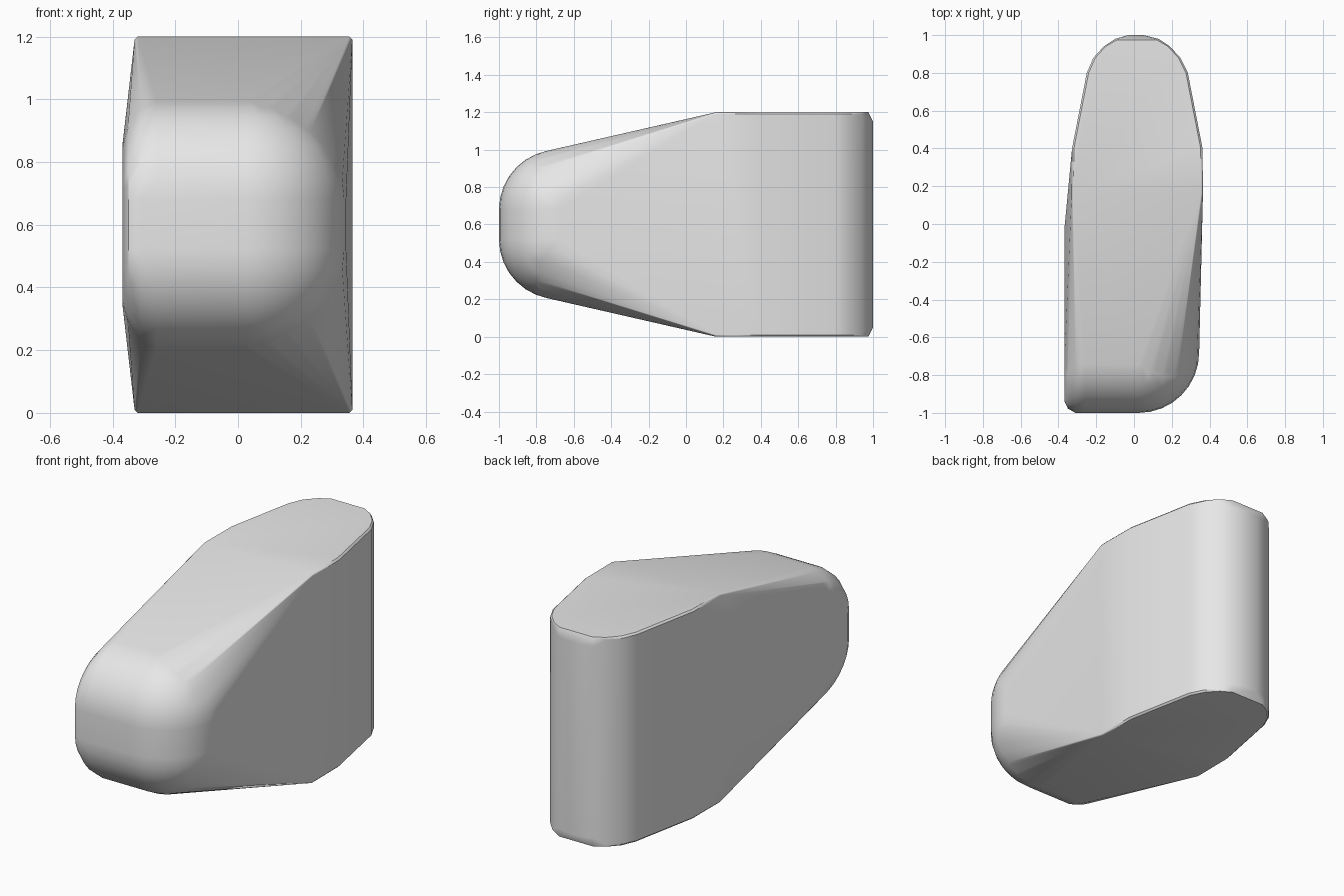
import bpy, bmesh
from math import sin, cos, pi

cube = bpy.data.objects.get("Cube")
if cube:
    bpy.data.objects.remove(cube, do_unlink=True)

HEIGHT, MID = 1.2, 0.6
STEPS = 8
points = []


def mirrored(x, y, z):
    """Add a point and its twin below the middle height."""
    points.append((x, y, z))
    points.append((x, y, HEIGHT - z))


# Rear block: rounded plan outline, tapering to the back
outline = [(-0.33, 0.16), (-0.328, 0.4), (-0.25, 0.8), (-0.215, 0.88),
           (-0.16, 0.94), (-0.1, 0.98), (-0.03, 1.0), (0.05, 1.0),
           (0.13, 0.98), (0.19, 0.94), (0.245, 0.88), (0.285, 0.8),
           (0.363, 0.4), (0.365, 0.16)]
for x, y in outline:
    rim = 0.05 if y > 0.97 else 0.01
    mirrored(x, y, HEIGHT - rim)
    inset = 0.01 if x < 0 else -0.01
    mirrored(x + inset, min(y, 0.975), HEIGHT)

# Nose: large ball corner on the left side of the model
RADIUS, NOSE_Y, NOSE_Z = 0.32, -0.68, 0.68
for i in range(STEPS + 1):
    lift = i / STEPS * pi / 2
    for j in range(STEPS + 1):
        turn = j / STEPS * pi / 2
        mirrored(0.025 + RADIUS * cos(lift) * sin(turn),
                 NOSE_Y - RADIUS * cos(lift) * cos(turn),
                 NOSE_Z + RADIUS * sin(lift))

# Nose: tight rounded edge on the right side of the model
for x, ry, rz in [(-0.368, 0.26, 0.18), (-0.35, 0.297, 0.25),
                  (-0.31, 0.32, 0.3), (-0.26, 0.32, 0.32)]:
    for i in range(STEPS + 1):
        lift = i / STEPS * pi / 2
        mirrored(x, NOSE_Y - ry * cos(lift), NOSE_Z + rz * sin(lift))

# Flat right flank, ending ahead of the rear block
mirrored(-0.368, -0.02, 0.86)

# Wrap everything in one convex skin
bm = bmesh.new()
for p in points:
    bm.verts.new(p)
bmesh.ops.remove_doubles(bm, verts=bm.verts, dist=0.0005)
bmesh.ops.convex_hull(bm, input=list(bm.verts), use_existing_faces=False)
loose = [v for v in bm.verts if not v.link_faces]
bmesh.ops.delete(bm, geom=loose, context='VERTS')
bmesh.ops.dissolve_limit(bm, angle_limit=0.008, verts=bm.verts, edges=bm.edges)
bmesh.ops.recalc_face_normals(bm, faces=bm.faces)
mesh = bpy.data.meshes.new("body")
bm.to_mesh(mesh)
bm.free()

body = bpy.data.objects.new("body", mesh)
bpy.context.collection.objects.link(body)

# Plain grey finish
grey = bpy.data.materials.new("light_grey")
grey.use_nodes = True
colour = (0.8, 0.8, 0.8, 1.0)
grey.diffuse_color = colour
for node in grey.node_tree.nodes:
    if node.type == 'BSDF_PRINCIPLED':
        node.inputs["Base Color"].default_value = colour
mesh.materials.append(grey)

# Smooth curves, crisp edges
for ob in bpy.context.selected_objects:
    ob.select_set(False)
body.select_set(True)
bpy.context.view_layer.objects.active = body
bpy.ops.object.shade_smooth_by_angle(angle=pi / 6)
weighted = body.modifiers.new("even_shading", 'WEIGHTED_NORMAL')
weighted.keep_sharp = True
